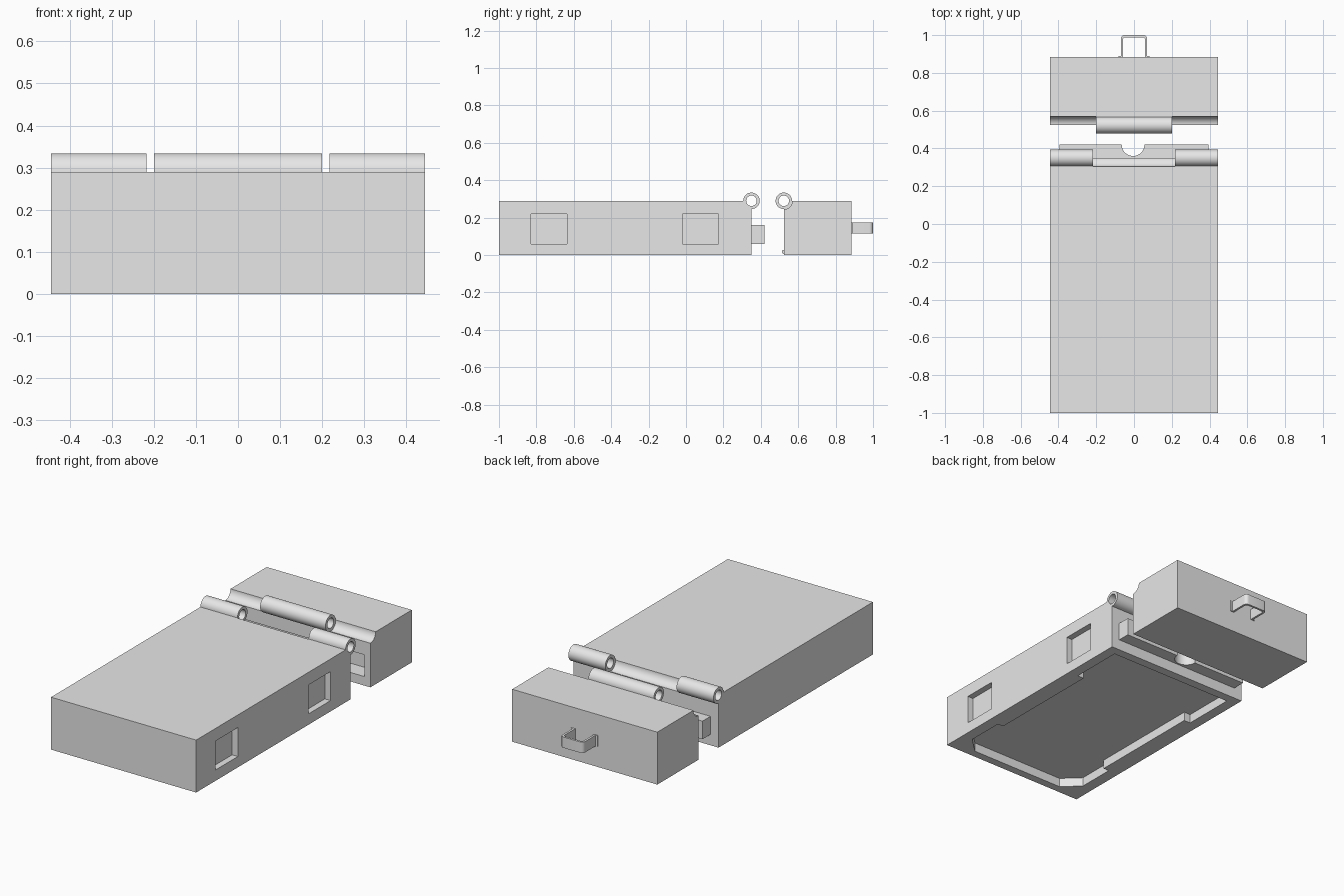
import bpy, bmesh, math
from mathutils import Matrix

cube = bpy.data.objects.get("Cube")
if cube:
    bpy.data.objects.remove(cube, do_unlink=True)

grey = bpy.data.materials.new("plain_grey")
grey.use_nodes = True
grey.diffuse_color = (0.8, 0.8, 0.8, 1)
grey.node_tree.nodes["Principled BSDF"].inputs["Base Color"].default_value = (0.8, 0.8, 0.8, 1)


def finish(name, bm):
    bmesh.ops.recalc_face_normals(bm, faces=bm.faces)
    mesh = bpy.data.meshes.new(name)
    bm.to_mesh(mesh)
    bm.free()
    mesh.materials.append(grey)
    ob = bpy.data.objects.new(name, mesh)
    bpy.context.collection.objects.link(ob)
    return ob


def prism(name, points, z0, z1):
    bm = bmesh.new()
    face = bm.faces.new([bm.verts.new((x, y, z0)) for x, y in points])
    new = bmesh.ops.extrude_face_region(bm, geom=[face])["geom"]
    bmesh.ops.translate(bm, vec=(0, 0, z1 - z0),
                        verts=[g for g in new if isinstance(g, bmesh.types.BMVert)])
    return finish(name, bm)


def box(name, x0, x1, y0, y1, z0, z1):
    return prism(name, [(x0, y0), (x1, y0), (x1, y1), (x0, y1)], z0, z1)


def rounded_box(name, half, y0, y1, z0, z1, r):
    # square at the near end, rounded at the far corners
    pts = [(-half, y0), (half, y0)]
    for side, start in ((1, 0), (-1, 90)):
        for i in range(7):
            t = math.radians(start + i * 15)
            pts.append((side * (half - r) + r * math.cos(t), y1 - r + r * math.sin(t)))
    return prism(name, pts, z0, z1)


def rod(name, r, length, centre, axis="X"):
    bm = bmesh.new()
    bmesh.ops.create_cone(bm, cap_ends=True, segments=48, radius1=r, radius2=r, depth=length)
    if axis == "X":
        bmesh.ops.rotate(bm, verts=bm.verts, matrix=Matrix.Rotation(math.pi / 2, 3, "Y"))
    bmesh.ops.translate(bm, verts=bm.verts, vec=centre)
    return finish(name, bm)


def combine(target, tool, operation="DIFFERENCE"):
    mod = target.modifiers.new("combine", "BOOLEAN")
    mod.operation = operation
    mod.solver = "EXACT"
    mod.object = tool
    bpy.context.view_layer.objects.active = target
    bpy.ops.object.modifier_apply(modifier=mod.name)
    bpy.data.objects.remove(tool, do_unlink=True)


W, H = 0.444, 0.29            # half width and height of both boxes
BACK, LID = 0.35, 0.523       # hinge axes of body and lid
R, BORE, CLEAR = 0.044, 0.028, 0.046

# Main body with outer hinge barrels
body = box("body", -W, W, -1, BACK, 0, H)
combine(body, rod("barrel", R, 2 * W, (0, BACK, H)), "UNION")
combine(body, rod("hinge_gap", CLEAR, 0.436, (0, BACK, H)))
combine(body, rod("bore", BORE, 1.2, (0, BACK, H)))

# Shallow pockets on the left side
for y0 in (-0.83, -0.02):
    combine(body, box("pocket", W - 0.035, W + 0.1, y0, y0 + 0.195, 0.06, 0.22))

# Recess underneath, narrower in the middle, with cut front corners
half = [(0.29, -0.955), (0.38, -0.87), (0.38, -0.66), (0.345, -0.66),
        (0.345, 0), (0.385, 0), (0.385, 0.3)]
outline = half + [(-x, y) for x, y in reversed(half)]
combine(body, prism("recess", outline, -0.1, 0.05))

# Tongue on the back with a half-round notch
tongue = box("tongue", -0.395, 0.395, BACK - 0.01, 0.42, 0.06, 0.16)
combine(tongue, rod("notch", 0.06, 0.5, (-0.005, 0.42, 0.1), "Z"))

# Lid with central hinge knuckle
lid = box("lid", -W, W, LID, 0.885, 0, H)
combine(lid, rod("knuckle", R, 0.4, (0, LID, H)), "UNION")
for side in (-1, 1):
    combine(lid, rod("hinge_gap", CLEAR, 0.3, (side * 0.35, LID, H)))
combine(lid, rod("bore", BORE, 1.2, (0, LID, H)))
combine(lid, box("socket", -0.407, 0.407, LID - 0.1, LID + 0.09, 0.05, 0.17))

# Small catch along the lower front edge of the lid
catch = rod("catch", 0.011, 0.12, (0, LID, 0.017))

# Pull handle with small feet
handle = rounded_box("handle", 0.07, 0.87, 1, 0.115, 0.175, 0.02)
combine(handle, rounded_box("handle_opening", 0.058, 0.8, 0.988, 0, 0.3, 0.01))
feet = [box("handle_foot", s * 0.07 - 0.012, s * 0.07 + 0.012, 0.88, 0.89, 0.115, 0.175)
        for s in (-1, 1)]

# Smooth the round parts, keep the edges crisp
bpy.ops.object.select_all(action="DESELECT")
for ob in [body, tongue, lid, catch, handle] + feet:
    ob.select_set(True)
bpy.context.view_layer.objects.active = body
bpy.ops.object.shade_smooth_by_angle(angle=math.radians(30))
